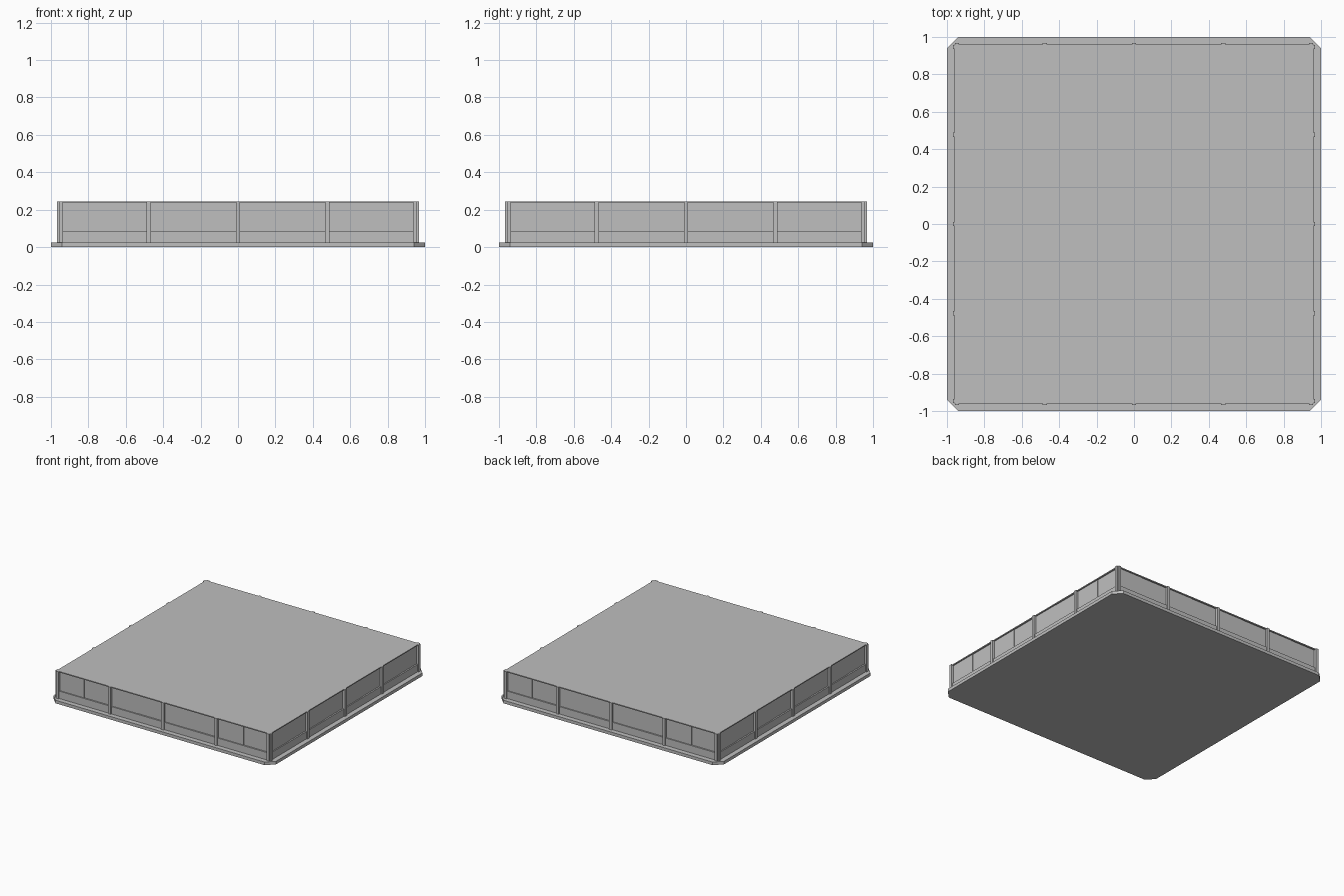
import bpy
import bmesh
from math import pi
from mathutils import Matrix

cube = bpy.data.objects.get("Cube")
if cube:
    bpy.data.objects.remove(cube)

GREY = (0.52, 0.52, 0.52, 1)
mat = bpy.data.materials.new("light grey")
mat.use_nodes = True
mat.diffuse_color = GREY
mat.node_tree.nodes["Principled BSDF"].inputs["Base Color"].default_value = GREY

WALL = 0.96        # outer face of the walls
PANE = 0.948       # recessed window face
POST = 0.969       # outer face of the posts
BASE, SILL, HEAD, TOP = 0.025, 0.085, 0.237, 0.245
BAY = 0.478        # post spacing


def make_object(name, bm):
    bmesh.ops.recalc_face_normals(bm, faces=bm.faces)
    mesh = bpy.data.meshes.new(name)
    bm.to_mesh(mesh)
    bm.free()
    mesh.materials.append(mat)
    obj = bpy.data.objects.new(name, mesh)
    bpy.context.collection.objects.link(obj)
    return obj


def add_box(bm, lo, hi, turn=0):
    size = [b - a for a, b in zip(lo, hi)]
    mid = [(a + b) / 2 for a, b in zip(lo, hi)]
    matrix = (Matrix.Rotation(turn * pi / 2, 4, 'Z') @ Matrix.Translation(mid)
              @ Matrix.Diagonal((*size, 1)))
    bmesh.ops.create_cube(bm, size=1, matrix=matrix)


def box(name, half, z0, z1):
    bm = bmesh.new()
    add_box(bm, (-half, -half, z0), (half, half, z1))
    return make_object(name, bm)


# Base slab with cut corners
bm = bmesh.new()
corners = [(1, .94), (.94, 1), (-.94, 1), (-1, .94),
           (-1, -.94), (-.94, -1), (.94, -1), (1, -.94)]
face = bm.faces.new([bm.verts.new((x, y, 0)) for x, y in corners])
extruded = bmesh.ops.extrude_face_region(bm, geom=[face])
bmesh.ops.translate(bm, vec=(0, 0, BASE),
                    verts=[v for v in extruded["geom"] if isinstance(v, bmesh.types.BMVert)])
make_object("base_slab", bm)

# Low wall, window core and roof
box("lower_wall", WALL, BASE, SILL)
box("window_core", PANE, SILL, HEAD)
box("roof_slab", WALL, HEAD, TOP)

# Posts and slightly raised sliding panes on all four sides
posts, panes = bmesh.new(), bmesh.new()
for turn in range(4):
    for x in (-BAY, 0, BAY):
        add_box(posts, (x - .012, -POST, BASE), (x + .012, -.94, TOP), turn)
    for side in (-1, 1):
        x = side * .947
        add_box(posts, (x - .011, -POST, BASE), (x + .011, -.936, TOP), turn)
    for i in range(-2, 2):
        start = i * BAY + .012
        add_box(panes, (start, -PANE - .003, SILL),
                (start + BAY / 2 - .012, -PANE + .002, HEAD), turn)
make_object("wall_posts", posts)
make_object("sliding_panes", panes)
